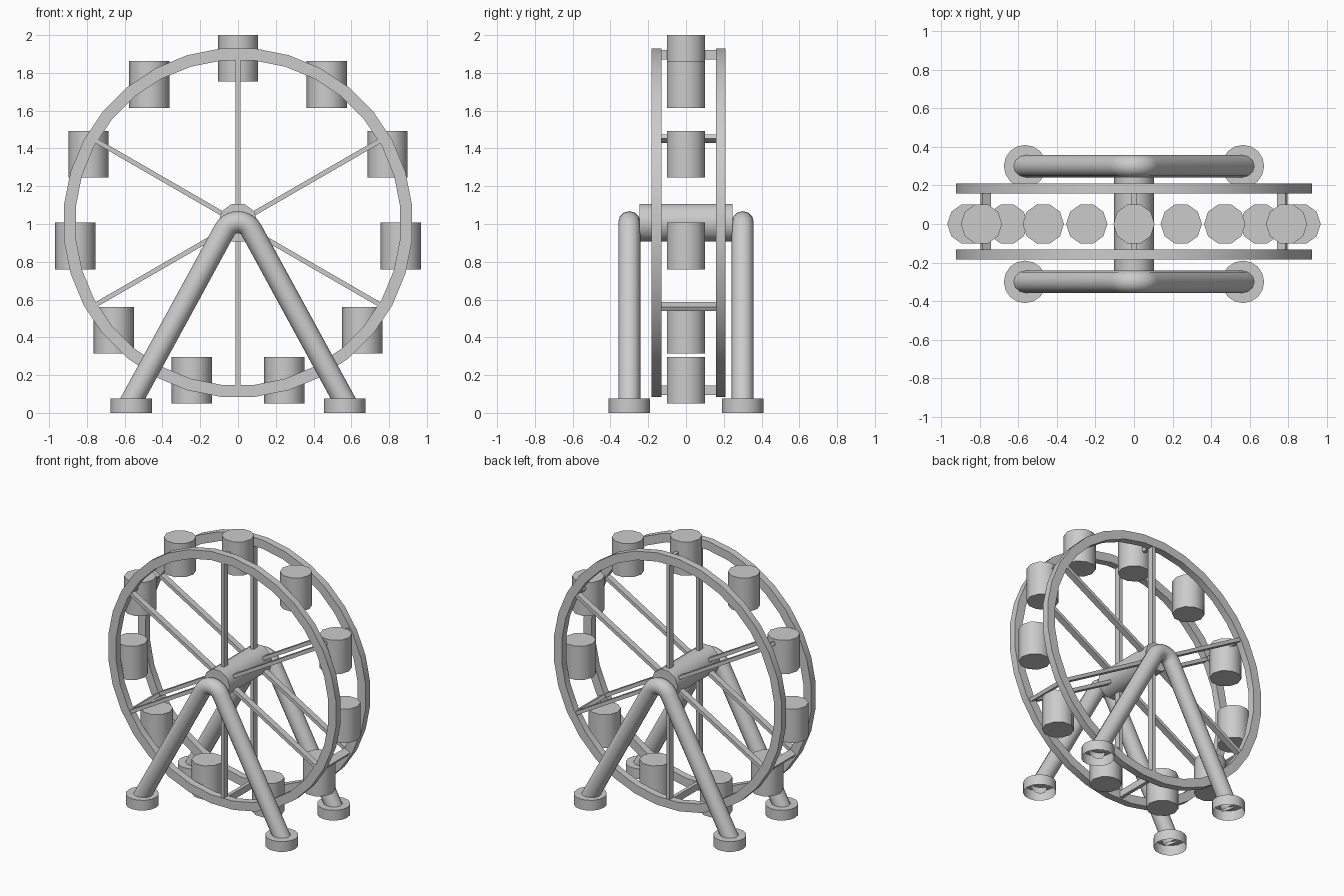
import bpy, bmesh
from math import pi, sin, cos, tan, atan, radians
from mathutils import Vector, Matrix

cube = bpy.data.objects.get("Cube")
if cube:
    bpy.data.objects.remove(cube)

grey = bpy.data.materials.new("plain grey")
grey.use_nodes = True
grey.diffuse_color = (0.6, 0.6, 0.6, 1)
grey.node_tree.nodes["Principled BSDF"].inputs["Base Color"].default_value = (0.6, 0.6, 0.6, 1)

HUB_Z = 1.007
RING_Y = {"front": -0.157, "back": 0.184}
FRAME_Y = {"front": -0.3, "back": 0.3}


def finish(name, bm, smooth=True):
    bmesh.ops.recalc_face_normals(bm, faces=bm.faces)
    mesh = bpy.data.meshes.new(name)
    bm.to_mesh(mesh)
    bm.free()
    mesh.materials.append(grey)
    obj = bpy.data.objects.new(name, mesh)
    bpy.context.collection.objects.link(obj)
    if smooth:
        bpy.ops.object.select_all(action="DESELECT")
        obj.select_set(True)
        bpy.context.view_layer.objects.active = obj
        bpy.ops.object.shade_smooth_by_angle(angle=radians(40))
    return obj


def cylinder(name, radius, depth, sides, place, open_bottom=False):
    bm = bmesh.new()
    bmesh.ops.create_cone(bm, cap_ends=True, segments=sides, radius1=radius,
                          radius2=radius, depth=depth)
    # Start on a corner facing +x
    bmesh.ops.rotate(bm, verts=bm.verts, matrix=Matrix.Rotation(pi / 2, 3, "Z"))
    if open_bottom:
        bm.faces.ensure_lookup_table()
        bottom = min(bm.faces, key=lambda f: f.calc_center_median().z)
        bmesh.ops.delete(bm, geom=[bottom], context="FACES_ONLY")
    bmesh.ops.transform(bm, verts=bm.verts, matrix=place)
    return finish(name, bm)


def add_box(bm, size, place):
    bmesh.ops.create_cube(bm, size=1, matrix=place @ Matrix.Diagonal((*size, 1)))


def loft(name, rings, closed):
    """Skin quads between matching loops of points."""
    bm = bmesh.new()
    loops = [[bm.verts.new(p) for p in ring] for ring in rings]
    pairs = list(zip(loops, loops[1:]))
    if closed:
        pairs.append((loops[-1], loops[0]))
    for a, b in pairs:
        n = len(a)
        for i in range(n):
            j = (i + 1) % n
            bm.faces.new((a[i], a[j], b[j], b[i]))
    return finish(name, bm)


# Wheel rims
def rim(name, y, inner=0.863, outer=0.9265, depth=0.052, sides=32):
    section = [(inner, -1), (outer, -1), (outer, 1), (inner, 1)]
    rings = []
    for i in range(sides):
        a = (i + 0.5) * 2 * pi / sides
        rings.append([(r * cos(a), y + s * depth / 2, HUB_Z + r * sin(a)) for r, s in section])
    return loft(name, rings, True)


for side, y in RING_Y.items():
    rim(side + "_rim", y)

    # Three full-width bars make six spokes
    bm = bmesh.new()
    for k in range(3):
        place = Matrix.Translation((0, y, HUB_Z)) @ Matrix.Rotation(pi / 6 + k * pi / 3, 4, "Y")
        add_box(bm, (1.78, 0.045, 0.025), place)
    finish(side + "_spokes", bm, False)

# Bars joining the rims at the spoke ends
bm = bmesh.new()
mid_y = sum(RING_Y.values()) / 2
span = RING_Y["back"] - RING_Y["front"]
for k in range(6):
    place = (Matrix.Translation((0, mid_y, HUB_Z)) @ Matrix.Rotation(pi / 6 + k * pi / 3, 4, "Y")
             @ Matrix.Translation((0.888, 0, 0)))
    add_box(bm, (0.05, span, 0.025), place)
finish("rim_cross_bars", bm, False)

# Axle
cylinder("axle", 0.105, 0.49, 10,
         Matrix.Translation((0, 0, HUB_Z)) @ Matrix.Rotation(pi / 2, 4, "X"))

# Cabins
for i in range(11):
    a = i * 2 * pi / 11
    cylinder(f"cabin_{i + 1}", 0.107, 0.247, 10,
             Matrix.Translation((0.87 * sin(a), 0, HUB_Z - 0.13 + 0.13 + 0.87 * cos(a))))


# Bent tube support frames
def support_frame(name, y, radius=0.0585, sides=12):
    peak, lean, bend, foot_z = 1.098, atan(0.545), 0.081, 0.04
    bend_z = peak - bend / sin(lean)
    foot_x = (peak - foot_z) * tan(lean)
    path = [(Vector((foot_x, y, foot_z)), lean)]
    steps = 10
    for i in range(steps + 1):
        a = lean + (pi - 2 * lean) * i / steps
        path.append((Vector((bend * cos(a), y, bend_z + bend * sin(a))), a))
    path.append((Vector((-foot_x, y, foot_z)), pi - lean))
    rings = []
    for point, a in path:
        normal = Vector((cos(a), 0, sin(a)))
        rings.append([point + radius * (cos(t) * normal + sin(t) * Vector((0, 1, 0)))
                      for t in (2 * pi * k / sides for k in range(sides))])
    return loft(name, rings, False)


for side, y in FRAME_Y.items():
    support_frame(side + "_support_frame", y)
    for hand, x in (("left", 0.565), ("right", -0.565)):
        cylinder(f"{side}_{hand}_foot", 0.11, 0.075, 16,
                 Matrix.Translation((x, y, 0.0375)), open_bottom=True)
